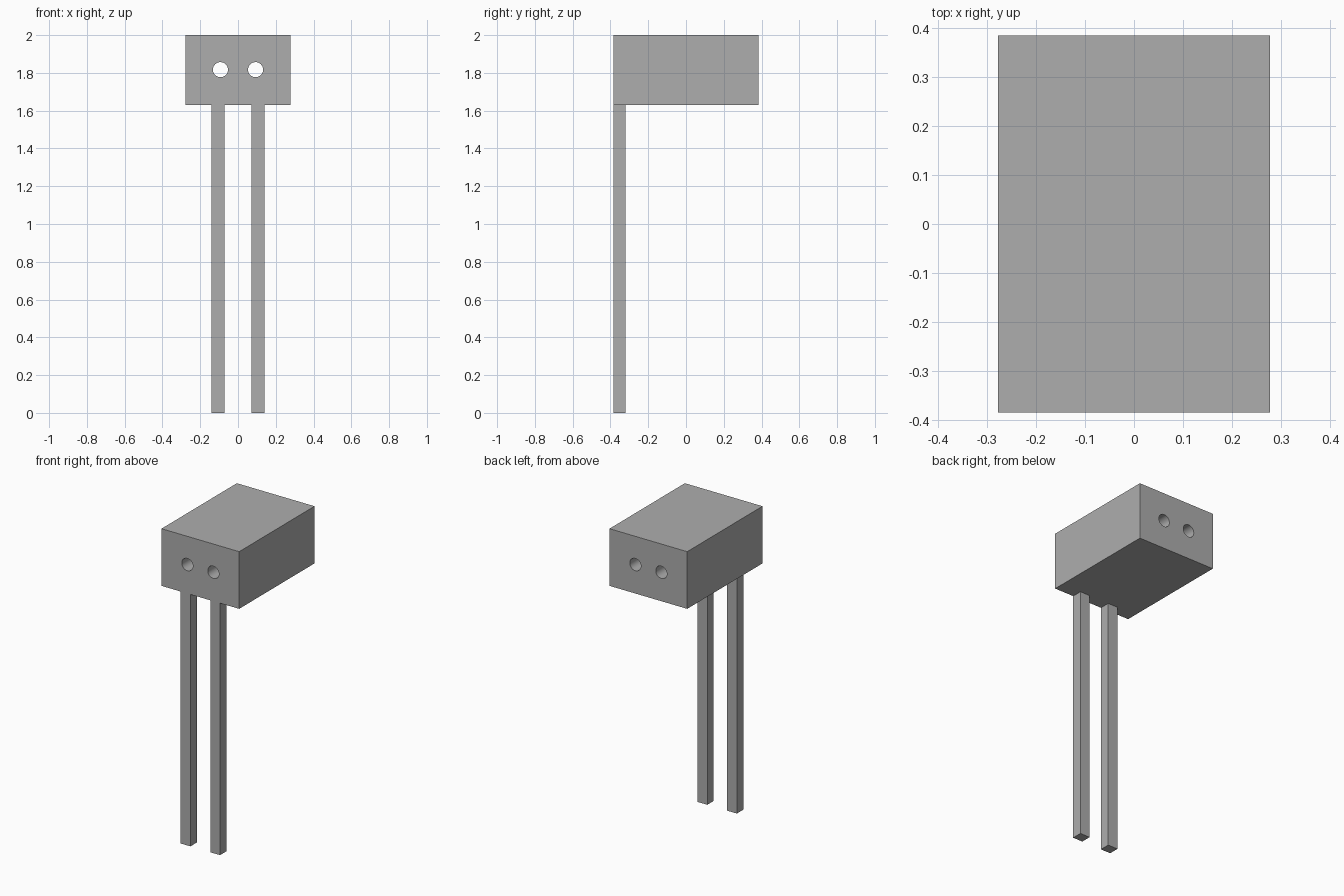
import bpy
import math

cube = bpy.data.objects.get("Cube")
if cube:
    bpy.data.objects.remove(cube, do_unlink=True)

grey = bpy.data.materials.new("grey")
grey.use_nodes = True
colour = (0.42, 0.42, 0.42, 1)
grey.diffuse_color = colour
grey.node_tree.nodes["Principled BSDF"].inputs["Base Color"].default_value = colour


def box(name, low, high):
    """Box between two opposite corners."""
    centre = [(a + b) / 2 for a, b in zip(low, high)]
    bpy.ops.mesh.primitive_cube_add(size=1, location=centre)
    obj = bpy.context.object
    obj.name = name
    obj.scale = [b - a for a, b in zip(low, high)]
    bpy.ops.object.transform_apply(location=False, rotation=False, scale=True)
    obj.data.materials.append(grey)
    return obj


half_width, half_depth, underside = 0.278, 0.385, 1.63

# Housing block
housing = box("housing", (-half_width, -half_depth, underside),
              (half_width, half_depth, 2))

# Two round holes running through from front to back
for side, sign in (("left", 1), ("right", -1)):
    bpy.ops.mesh.primitive_cylinder_add(
        vertices=32, radius=0.04, depth=1,
        location=(sign * 0.093, 0, 1.817), rotation=(math.pi / 2, 0, 0))
    cutter = bpy.context.object
    cutter.name = side + "_hole_cutter"
    cutter.data.materials.append(grey)
    cut = housing.modifiers.new(side + "_hole", 'BOOLEAN')
    cut.object = cutter
    cut.solver = 'EXACT'
    bpy.context.view_layer.objects.active = housing
    bpy.ops.object.modifier_apply(modifier=cut.name)
    bpy.data.objects.remove(cutter, do_unlink=True)

bpy.ops.object.select_all(action='DESELECT')
housing.select_set(True)
bpy.context.view_layer.objects.active = housing
bpy.ops.object.shade_smooth_by_angle(angle=math.radians(30))

# Square posts, flush with the front of the housing
for side, sign in (("left", 1), ("right", -1)):
    inner, outer = sorted((sign * 0.071, sign * 0.141))
    box(side + "_post", (inner, -half_depth, 0),
        (outer, -half_depth + 0.066, underside))
